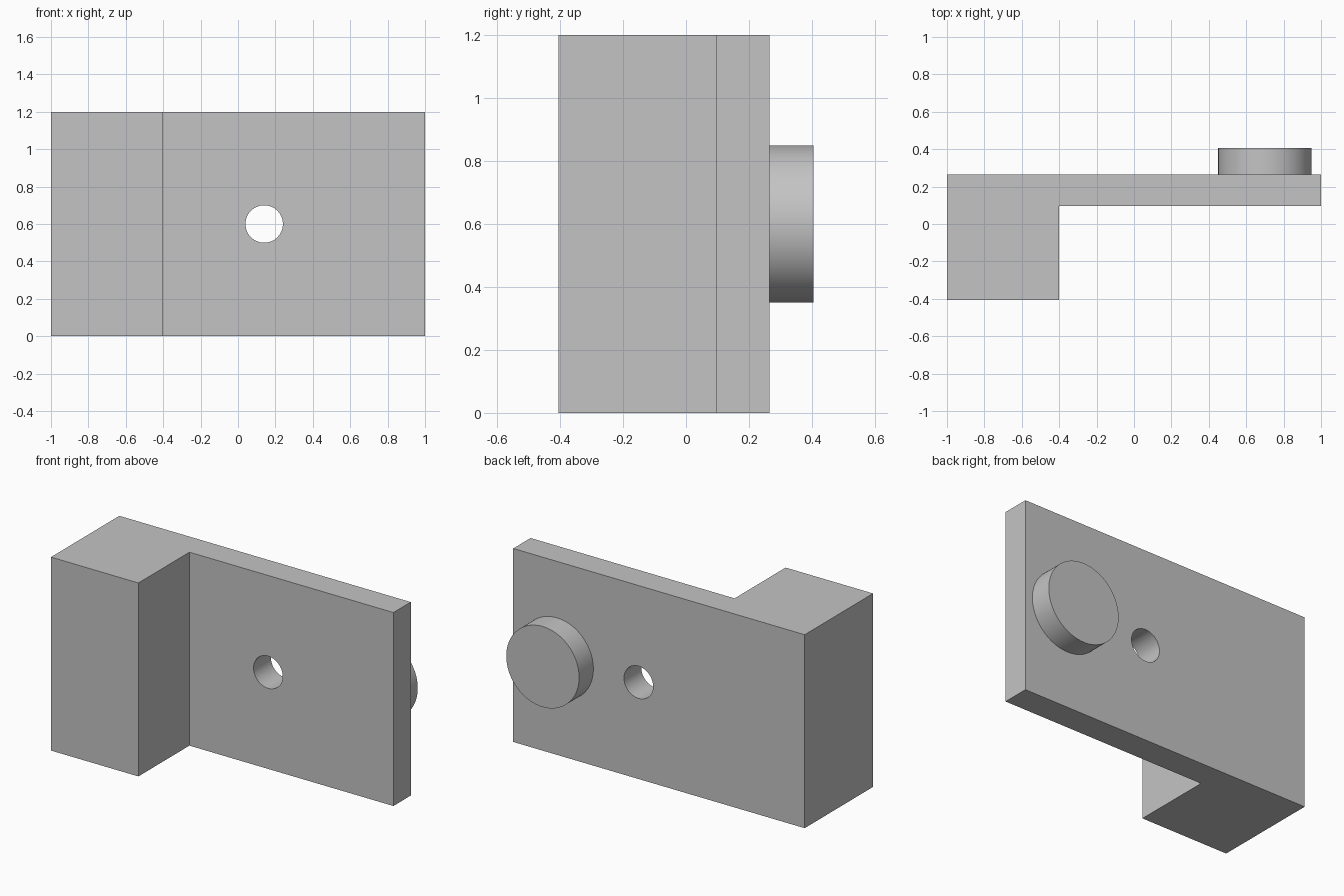
import bpy
import bmesh
import math

default = bpy.data.objects.get("Cube")
if default:
    bpy.data.objects.remove(default, do_unlink=True)

grey = bpy.data.materials.new("plain_grey")
grey.use_nodes = True
colour = (0.55, 0.55, 0.55, 1)
grey.diffuse_color = colour
grey.node_tree.nodes["Principled BSDF"].inputs["Base Color"].default_value = colour

HEIGHT = 1.2
FRONT, STEP, BACK, DISC_BACK = -0.405, 0.095, 0.265, 0.405


def select_only(obj):
    bpy.ops.object.select_all(action='DESELECT')
    obj.select_set(True)
    bpy.context.view_layer.objects.active = obj


def smooth(obj):
    select_only(obj)
    bpy.ops.object.shade_smooth_by_angle(angle=math.radians(30))


def extruded(name, outline, height):
    """Prism raised from a counter-clockwise outline on the ground."""
    bm = bmesh.new()
    base = bm.faces.new([bm.verts.new((x, y, 0)) for x, y in outline])
    top = bmesh.ops.extrude_face_region(bm, geom=[base])["geom"]
    bmesh.ops.translate(bm, vec=(0, 0, height),
                        verts=[v for v in top if isinstance(v, bmesh.types.BMVert)])
    bmesh.ops.recalc_face_normals(bm, faces=bm.faces)
    mesh = bpy.data.meshes.new(name)
    bm.to_mesh(mesh)
    bm.free()
    obj = bpy.data.objects.new(name, mesh)
    bpy.context.collection.objects.link(obj)
    mesh.materials.append(grey)
    return obj


def cylinder(name, x, z, radius, y0, y1):
    """Cylinder lying along y, from y0 to y1."""
    bpy.ops.mesh.primitive_cylinder_add(
        vertices=96, radius=radius, depth=y1 - y0,
        location=(x, (y0 + y1) / 2, z), rotation=(math.pi / 2, 0, 0))
    obj = bpy.context.object
    obj.name = name
    obj.data.materials.append(grey)
    return obj


# L-shaped bracket: thick block on the right, thin plate along the back
bracket = extruded("bracket", [
    (-1, FRONT), (-0.4, FRONT), (-0.4, STEP),
    (1, STEP), (1, BACK), (-1, BACK)], HEIGHT)

# Round hole through the plate
cutter = cylinder("hole_cutter", 0.14, HEIGHT / 2, 0.1, STEP - 0.1, BACK + 0.1)
cutter.hide_render = True
cut = bracket.modifiers.new("hole", 'BOOLEAN')
cut.operation = 'DIFFERENCE'
cut.solver = 'EXACT'
cut.object = cutter
select_only(bracket)
bpy.ops.object.modifier_apply(modifier=cut.name)
bpy.data.objects.remove(cutter, do_unlink=True)
smooth(bracket)

# Round boss on the back of the plate
boss = cylinder("round_boss", 0.7, HEIGHT / 2, 0.25, BACK, DISC_BACK)
smooth(boss)
